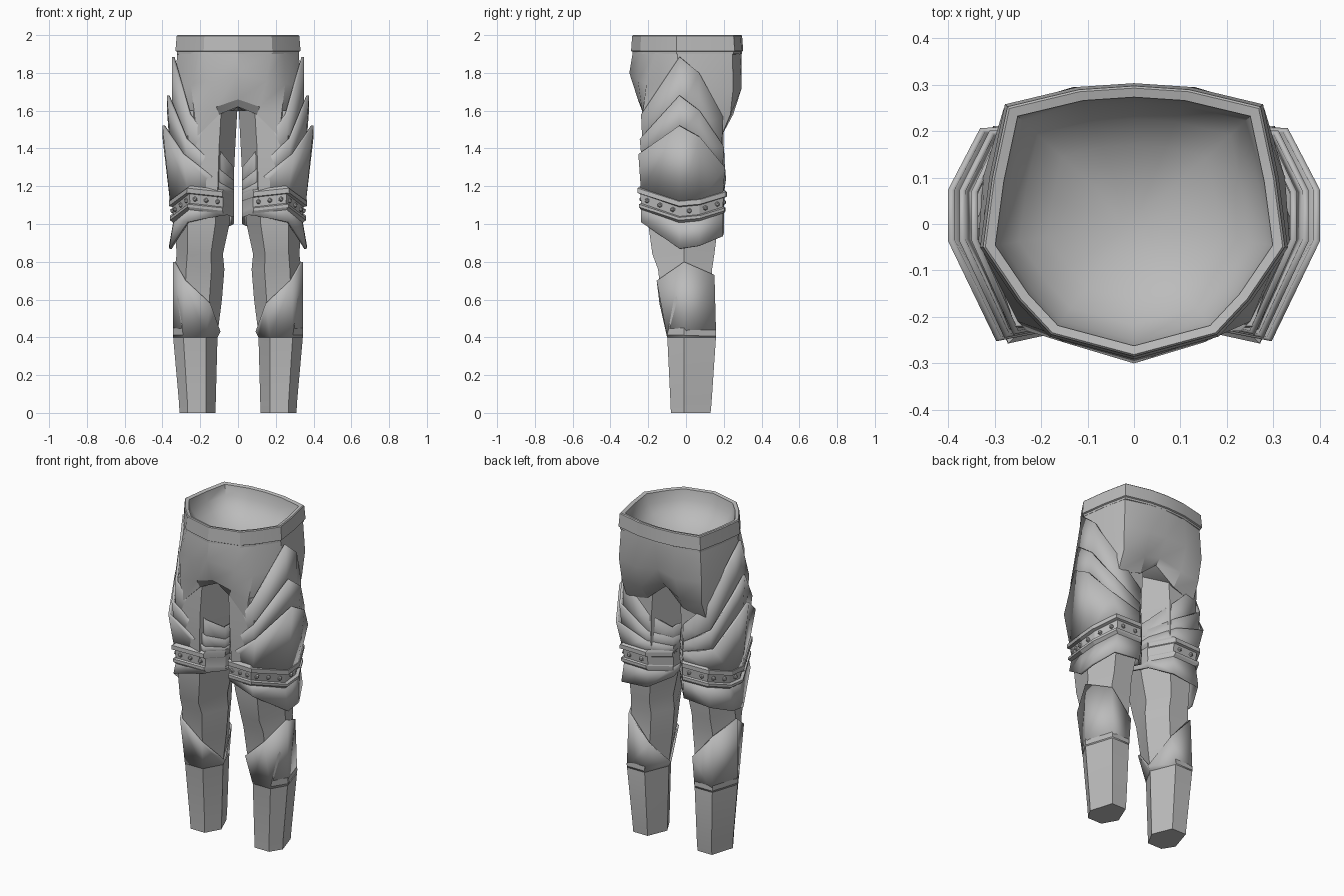
import bpy, bmesh, math
from mathutils import Vector

if "Cube" in bpy.data.objects:
    bpy.data.objects.remove(bpy.data.objects["Cube"])

grey = bpy.data.materials.new("plain_grey")
grey.diffuse_color = (0.5, 0.5, 0.5, 1)
grey.use_nodes = True
grey.node_tree.nodes["Principled BSDF"].inputs["Base Color"].default_value = grey.diffuse_color


def finish(name, bm, mirror=True, thick=0.0, angle=28):
    me = bpy.data.meshes.new(name)
    bm.to_mesh(me)
    bm.free()
    ob = bpy.data.objects.new(name, me)
    bpy.context.collection.objects.link(ob)
    me.materials.append(grey)
    bpy.context.view_layer.objects.active = ob
    ob.select_set(True)
    bpy.ops.object.shade_smooth_by_angle(angle=math.radians(angle))
    ob.select_set(False)
    if thick:
        m = ob.modifiers.new("thickness", 'SOLIDIFY')
        m.thickness, m.offset = thick, -1
    if mirror:
        m = ob.modifiers.new("mirror", 'MIRROR')
        m.use_clip = False
        m.use_mirror_merge = False
    return ob


def loft(rings, cap_low=False, cap_high=False):
    """Join closed rings (anticlockwise, low to high)."""
    bm = bmesh.new()
    vs = [[bm.verts.new(p) for p in r] for r in rings]
    n = len(rings[0])
    for a, b in zip(vs, vs[1:]):
        for i in range(n):
            j = (i + 1) % n
            bm.faces.new((a[i], a[j], b[j], b[i]))
    if cap_low:
        bm.faces.new(vs[0][::-1])
    if cap_high:
        bm.faces.new(vs[-1])
    return bm


def whole(half):
    """Complete a half outline running front centre to back centre."""
    return half + [(-x, y, z) for x, y, z in half[-2:0:-1]]


# ---- Legs: six-sided tubes; z, inner x, outer x, front y, back y
SECTIONS = [(0, .12, .31, -.08, .13), (.05, .118, .312, -.082, .135),
            (.42, .108, .345, -.1, .16), (.6, .085, .34, -.13, .132),
            (.76, .072, .335, -.148, .138), (.84, .08, .325, -.178, .15),
            (1.0, .045, .335, -.2, .17), (1.2, .025, .34, -.22, .185),
            (1.4, .015, .345, -.225, .19), (1.6, .004, .33, -.22, .19)]


def hexagon(s, grow=0.0):
    z, a, b, f, k = s
    a, b, f, k = a - grow, b + grow, f - grow, k + grow
    w, m = b - a, 0.01
    return [(a, m, z), (a + .26 * w, f, z), (a + .77 * w, f, z),
            (b, m - .02, z), (a + .77 * w, k, z), (a + .26 * w, k, z)]


def section_at(z):
    for lo, hi in zip(SECTIONS, SECTIONS[1:]):
        if lo[0] <= z <= hi[0]:
            t = (z - lo[0]) / (hi[0] - lo[0])
            return [p + (q - p) * t for p, q in zip(lo, hi)]


finish("leg", loft([hexagon(s) for s in SECTIONS], True, True))

# ---- Shin guard: slanted top edge, lowest on the inner side
tops = [.43, .58, .70, .80, .73, .58]
lower = hexagon(section_at(.40), .001)
upper = [hexagon(section_at(z), .014)[i] for i, z in enumerate(tops)]
finish("shin_guard", loft([lower, upper]), thick=.012)

# ---- Thigh and knee pieces share one plan around the leg
PLAN = [(.022, -.09), (.08, -.2), (.26, -.238), (.35, -.035),
        (.35, .07), (.29, .195), (.12, .2), (.022, .09)]


def plan_ring(zs, flare=0.0, ys=1.0):
    return [(x + flare * (x - .022) / .328, y * ys, z)
            for (x, y), z in zip(PLAN, zs)]


BAND = [1.15, 1.17, 1.19, 1.12, 1.13, 1.17, 1.17, 1.15]


def band(drop):
    return [z - drop for z in BAND]


UPPER = [1.30, 1.37, 1.58, 1.885, 1.80, 1.57, 1.40, 1.30]
MIDDLE = [1.23, 1.28, 1.45, 1.68, 1.60, 1.41, 1.30, 1.24]
LOWER = [1.18, 1.215, 1.37, 1.52, 1.46, 1.30, 1.24, 1.19]
finish("upper_thigh_plate", loft([
    plan_ring([z - .08 for z in MIDDLE], .0, .96),
    plan_ring(UPPER, .0, 1.0)]), thick=.014)
finish("middle_thigh_plate", loft([
    plan_ring([z - .05 for z in LOWER], .012, .98),
    plan_ring(MIDDLE, .026, 1.03)]), thick=.014)
finish("lower_thigh_plate", loft([
    plan_ring(band(.02), .008, 1.0),
    plan_ring([max(z, b + .02) for z, b in zip(LOWER, BAND)], .05, 1.06)]),
    thick=.014)

# ---- Knee band: rims, studded strap and flared guard
finish("knee_band", loft([
    plan_ring(band(.115), -.01, 1.0), plan_ring(band(.10), .01, 1.05),
    plan_ring(band(.085), .01, 1.05), plan_ring(band(.08), -.008, 1.0),
    plan_ring(band(.03), -.003, 1.02), plan_ring(band(.025), .016, 1.08),
    plan_ring(band(.0), .014, 1.08), plan_ring(band(-.012), -.01, 1.0)]),
    angle=20)
GUARD = [1.05, 1.045, 1.01, .87, .885, .935, .95, 1.0]
finish("knee_guard", loft([
    plan_ring(GUARD, .015, 1.0), plan_ring(band(.09), -.012, 1.0)]),
    thick=.014)

# ---- Studs along the strap
bm = bmesh.new()
ring = [Vector(p) for p in plan_ring(band(.055), -.003, 1.01)]
for i, count in ((1, 3), (2, 3), (3, 1), (4, 2), (5, 2)):
    for k in range(count):
        p = ring[i].lerp(ring[i + 1], (k + .5) / count)
        made = bmesh.ops.create_icosphere(bm, subdivisions=1, radius=.014)
        bmesh.ops.translate(bm, verts=made["verts"], vec=p)
finish("stud", bm)

# ---- Hips: rings from the crotch up to the waist
hips = [
    [(0, -.2, 1.62), (.1, -.225, 1.58), (.22, -.225, 1.46), (.335, -.04, 1.46),
     (.325, .1, 1.46), (.27, .185, 1.46), (.12, .2, 1.5), (0, .19, 1.6)],
    [(0, -.255, 1.66), (.115, -.235, 1.62), (.23, -.23, 1.58),
     (.335, -.04, 1.6), (.325, .1, 1.6), (.27, .235, 1.58),
     (.13, .25, 1.58), (0, .225, 1.63)],
    [(0, -.3, 1.8), (.15, -.255, 1.76), (.25, -.21, 1.74),
     (.335, -.04, 1.74), (.325, .1, 1.74), (.28, .25, 1.72),
     (.13, .295, 1.72), (0, .28, 1.74)],
    [(0, -.28, 1.92), (.18, -.235, 1.92), (.245, -.16, 1.92),
     (.32, -.045, 1.92), (.3, .1, 1.92), (.268, .245, 1.92),
     (.12, .285, 1.92), (0, .295, 1.92)]]
bm = loft([whole(r) for r in hips])
n = len(whole(hips[0]))
rim = list(bm.verts)[:n]
centre = bm.verts.new((0, 0, 1.62))
for i in range(n):
    bm.faces.new((rim[(i + 1) % n], rim[i], centre))
finish("hips", bm, mirror=False)

# ---- Waistband with a hollow bowl inside
WAIST = [(0, -.288), (.18, -.24), (.25, -.165), (.328, -.05), (.308, .1),
         (.275, .255), (.12, .292), (0, .3)]


def waist(s, z):
    return whole([(x * s, y * s, z) for x, y in WAIST])


bm = loft([waist(.94, 1.895), waist(.985, 1.9), waist(.985, 1.912),
           waist(1.01, 1.916), waist(.99, 1.995), waist(.975, 2.0),
           waist(.91, 1.995)])
finish("waistband", bm, mirror=False)
bowl = [waist(math.cos(a) * .912, 1.995 - .2 * math.sin(a))
        for a in (1.45, 1.2, .9, .6, .3, 0)]
bm = loft([r[::-1] for r in bowl], cap_low=True)
finish("waist_lining", bm, mirror=False, angle=60)
